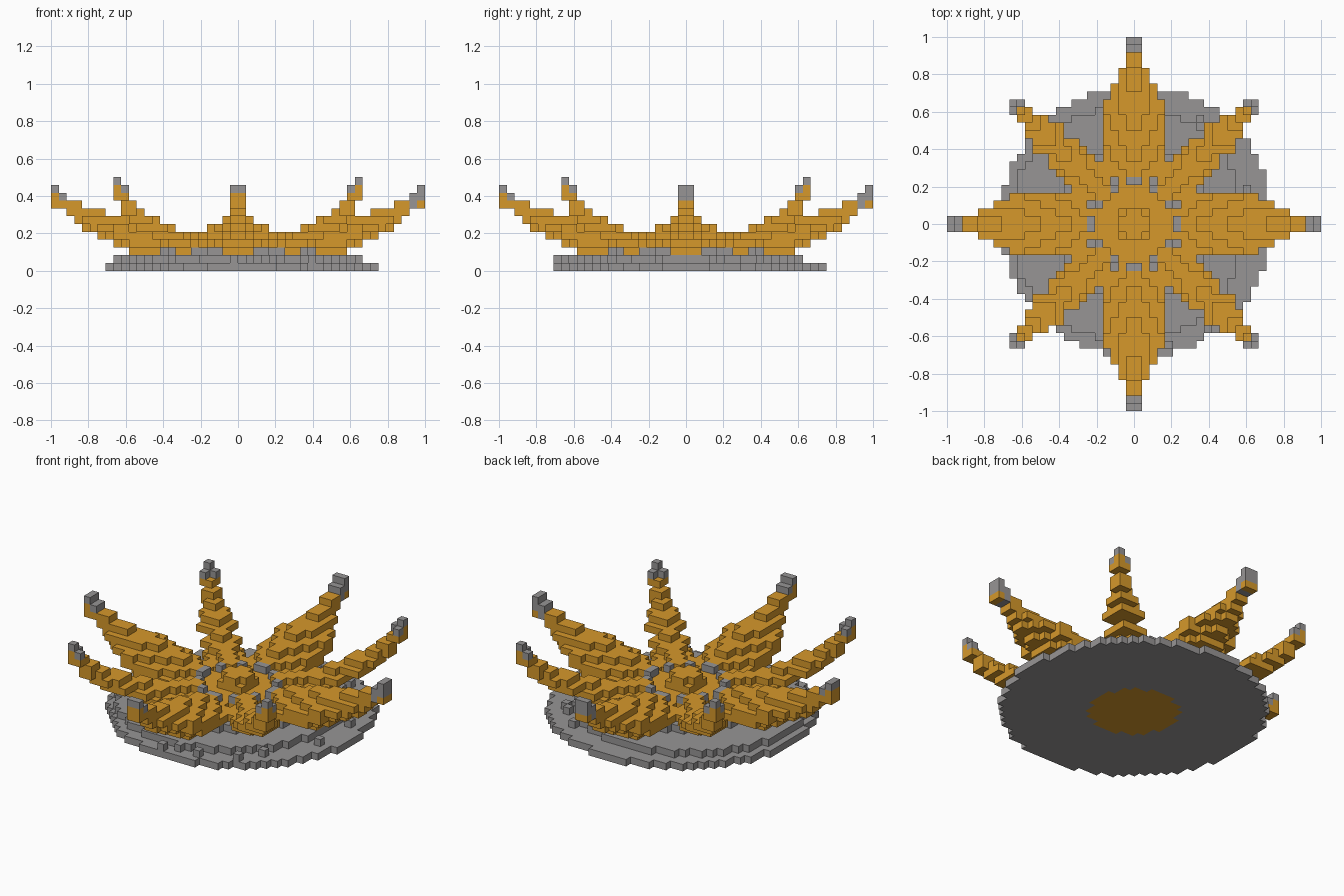
import bpy, bmesh, math, random
from mathutils import Vector

random.seed(4)
if "Cube" in bpy.data.objects:
    bpy.data.objects.remove(bpy.data.objects["Cube"])

N = 24                      # cells per unit
V = 1 / N
taken = {}                  # cell -> part name, so parts never overlap


def material(name, rgb):
    m = bpy.data.materials.new(name)
    m.use_nodes = True
    m.diffuse_color = (*rgb, 1)
    bsdf = m.node_tree.nodes["Principled BSDF"]
    bsdf.inputs["Base Color"].default_value = (*rgb, 1)
    bsdf.inputs["Roughness"].default_value = 0.9
    return m


ORANGE = material("amber orange", (0.67, 0.315, 0.024))
GREY = material("stone grey", (0.31, 0.3, 0.3))
parts = {}                  # part name -> {cell: material slot}


def put(part, cell, slot):
    if cell not in taken:
        taken[cell] = part
        parts.setdefault(part, {})[cell] = slot


def grid(half=N):
    for i in range(-half, half):
        for j in range(-half, half):
            yield i, j, (i + 0.5) * V, (j + 0.5) * V


def curve(points, r):
    """Piecewise linear value at radius r."""
    for (a, p), (b, q) in zip(points, points[1:]):
        if r <= b:
            return p + (q - p) * max(0, (r - a) / (b - a))
    return points[-1][1]


def disc(part, layer, radius, slot, cx=0, cy=0):
    for i, j, x, y in grid():
        if math.hypot(x - cx, y - cy) < radius:
            put(part, (i, j, layer), slot)


def petal(part, angle, grey_depth, low, high, width, reach, tip):
    """Upward curling petal: ridged on top, rounded keel, grey-capped tip."""
    ca, sa = math.cos(angle), math.sin(angle)
    for i, j, x, y in grid():
        r = x * ca + y * sa
        d = abs(y * ca - x * sa) * N
        w = curve(width, r)
        if not 0.2 < r < reach or d > w:
            continue
        bottom = curve(low, r) + 1.6 * (d / w) ** 2
        top = curve(high, r) - 2 * max(0, d - 0.5) / w
        column = [k for k in range(2, 12) if bottom - 0.02 <= k + 0.5 <= top + 0.02]
        for k in column:
            put(part, (i, j, k), int(r > tip and k > column[-1] - grey_depth))


# Centre: core disc, stepped button and ring of studs
for layer in range(4):
    disc("centre_core", layer, 0.24, 0)
disc("centre_button", 4, 0.1, 0)
disc("centre_button", 5, 0.07, 0)
for i, j, x, y in grid(6):
    a, b = sorted((abs(int(x * N)), abs(int(y * N))))
    if (a, b) in ((0, 5), (2, 4)):
        put("centre_studs", (i, j, 3), 1)
        put("centre_studs", (i, j, 4), 1)

# Four wide petals on the axes, four narrow ones between them
wide = dict(
    low=[(.2, 2), (.56, 2), (.625, 3), (.71, 4), (.79, 5), (.854, 6), (.896, 7), (.94, 8), (1, 8)],
    high=[(.2, 4.6), (.3, 5), (.4, 6), (.6, 7), (.8, 8), (.896, 9), (.94, 10), (.98, 11)],
    width=[(.15, 2.2), (.3, 3.6), (.4, 4), (.65, 4), (.72, 3), (.79, 2), (.85, 1.5), (.87, 1)],
    reach=1, tip=0.9)
narrow = dict(
    low=[(.4, 2), (.5, 3), (.6, 4), (.7, 5), (.78, 6), (.83, 7), (.88, 8), (.913, 9)],
    high=[(.2, 4.6), (.38, 5), (.55, 6), (.66, 7), (.75, 8), (.8, 9), (.86, 10), (.913, 12)],
    width=[(.15, 1.5), (.3, 3), (.6, 3), (.7, 2.5), (.8, 1.5), (.86, 1.1)],
    reach=0.93, tip=0.87)
for n, (side, depth) in enumerate((("left", 2), ("back", 2), ("right", 1), ("front", 1))):
    petal(side + "_petal", n * math.pi / 2, depth, **wide)
for n, side in enumerate(("back_left", "back_right", "front_right", "front_left")):
    petal(side + "_petal", (n + 0.5) * math.pi / 2, 1, **narrow)

# Stepped stone base with a few loose blocks on its rim
disc("base_lower", 0, 0.725, 1, 0.015, 0.015)
disc("base_middle", 1, 0.63, 1, -0.04, 0)
disc("base_upper", 2, 0.43, 1)
for i, j, x, y in grid():
    if 0.63 < math.hypot(x, y) < 0.69 and random.random() < 0.07:
        put("rim_blocks", (i, j, 1), 1)

# Turn each part's cells into a blocky shell, keeping only exposed faces
AXES = [Vector(a) for a in ((1, 0, 0), (0, 1, 0), (0, 0, 1))]
for name, cells in parts.items():
    bm = bmesh.new()
    verts = {}

    def corner(p):
        key = tuple(round(c) for c in p)
        if key not in verts:
            verts[key] = bm.verts.new(Vector(key) * V)
        return verts[key]

    for cell, slot in cells.items():
        for a in range(3):
            u, v = AXES[(a + 1) % 3], AXES[(a + 2) % 3]
            for s in (0, 1):
                step = AXES[a] * (1 if s else -1)
                if tuple(round(c) for c in Vector(cell) + step) in taken:
                    continue
                o = Vector(cell) + AXES[a] * s
                loop = [o, o + u, o + u + v, o + v]
                face = bm.faces.new([corner(p) for p in (loop if s else loop[::-1])])
                face.material_index = slot
    mesh = bpy.data.meshes.new(name)
    bm.to_mesh(mesh)
    bm.free()
    mesh.materials.append(ORANGE)
    mesh.materials.append(GREY)
    bpy.context.collection.objects.link(bpy.data.objects.new(name, mesh))
